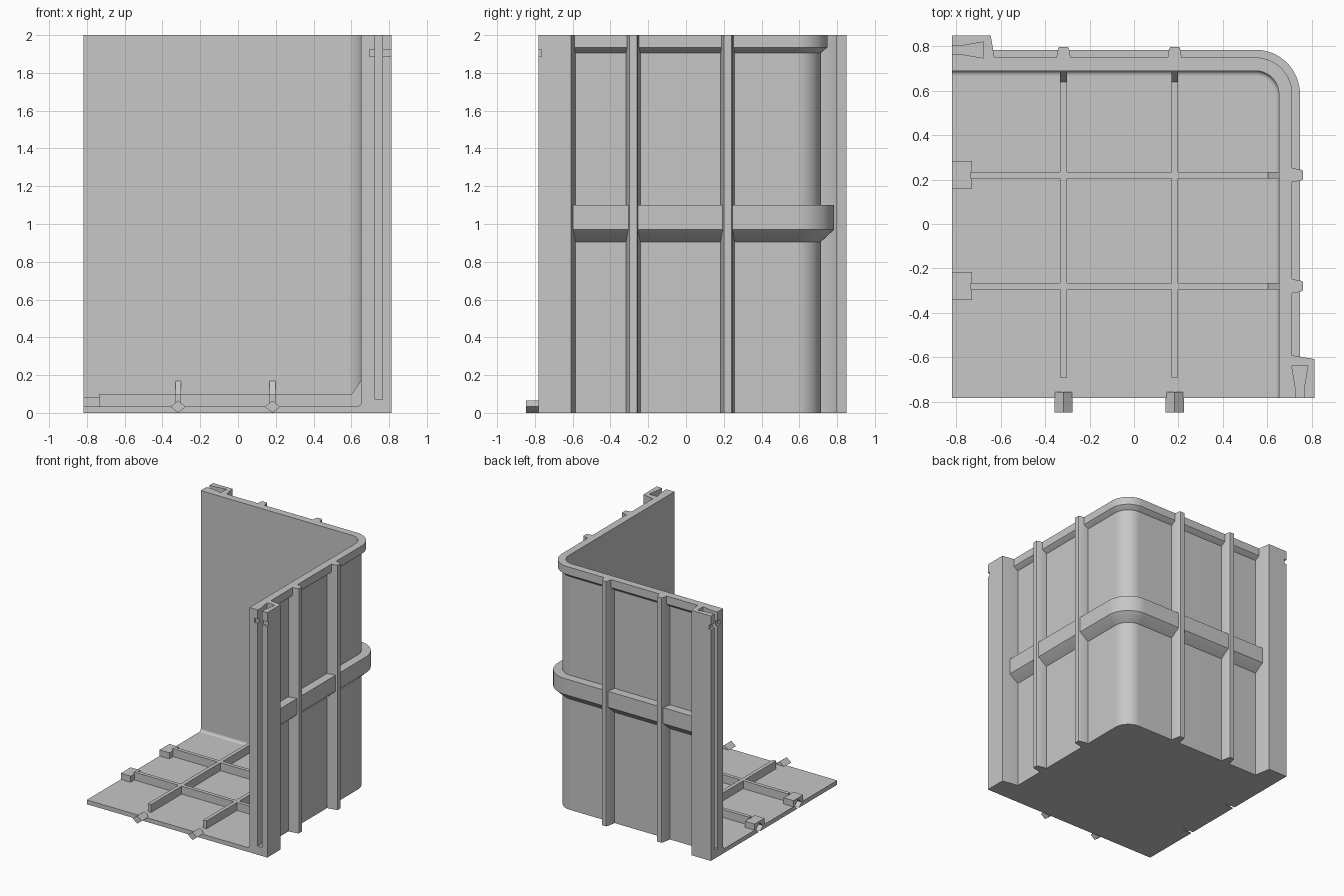
import bpy, bmesh, math

if "Cube" in bpy.data.objects:
    bpy.data.objects.remove(bpy.data.objects["Cube"], do_unlink=True)

grey = bpy.data.materials.new("plain_grey")
grey.use_nodes = True
grey.diffuse_color = (0.57, 0.57, 0.57, 1)
grey.node_tree.nodes["Principled BSDF"].inputs["Base Color"].default_value = (0.57, 0.57, 0.57, 1)

SHIFT = 0.037                      # the two walls mirror across y = x + SHIFT
CY = 0.584                         # centre of the rounded corner
CX = CY - SHIFT
INNER, OUTER, RIM, BAND = 0.105, 0.13, 0.165, 0.2
FRONT, LEFT = -0.782, -0.782 - SHIFT
FLOOR = 0.035


# Axis placements for a prism: (u, v, along) to (x, y, z)
def upright(u, v, w): return (u, v, w)
def upright_back(u, v, w): return (v - SHIFT, u + SHIFT, w)
def along_x(u, v, w): return (w, u, v)
def along_y(u, v, w): return (u, w, v)


def finish(name, bm):
    bmesh.ops.recalc_face_normals(bm, faces=bm.faces)
    mesh = bpy.data.meshes.new(name)
    bm.to_mesh(mesh)
    bm.free()
    obj = bpy.data.objects.new(name, mesh)
    bpy.context.collection.objects.link(obj)
    mesh.materials.append(grey)
    return obj


def loft(name, rings, caps=True, loop=False):
    """Skin closed rings of equal length."""
    bm = bmesh.new()
    rows = [[bm.verts.new(p) for p in ring] for ring in rings]
    n = len(rows[0])
    for a, b in zip(rows, rows[1:]):
        for i in range(n):
            j = (i + 1) % n
            bm.faces.new((a[i], a[j], b[j], b[i]))
    bm.faces.new(rows[0])
    bm.faces.new(rows[-1])
    return finish(name, bm)


def prism(name, outline, start, end, place=upright):
    return loft(name, [[place(u, v, w) for u, v in outline] for w in (start, end)])


def box(name, x0, x1, y0, y1, z0, z1, place=upright):
    return prism(name, [(x0, y0), (x1, y0), (x1, y1), (x0, y1)], z0, z1, place)


def wall_path(radius, end):
    """Plan line of the back wall, rounded corner and side wall."""
    pts = [(end - SHIFT, CY + radius)]
    for i in range(17):
        a = math.pi / 2 * (1 - i / 16)
        pts.append((CX + radius * math.cos(a), CY + radius * math.sin(a)))
    return pts + [(CX + radius, end)]


def sweep(name, profile, end):
    """Run a (radius, height) profile along the walls."""
    lines = [[(x, y, z) for x, y in wall_path(r, end)] for r, z in profile]
    return loft(name, list(zip(*lines)))


def cut(obj, cutters):
    for cutter in cutters:
        cutter.hide_render = True
        mod = obj.modifiers.new("cut", 'BOOLEAN')
        mod.operation, mod.solver, mod.object = 'DIFFERENCE', 'EXACT', cutter
        bpy.context.view_layer.objects.active = obj
        bpy.ops.object.modifier_apply(modifier=mod.name)


def discard(objs):
    for o in objs:
        bpy.data.objects.remove(o, do_unlink=True)


# Walls, top rim, middle band and inside fillet
sweep("walls", [(INNER, 0), (OUTER, 0), (OUTER, 2), (INNER, 2)], FRONT)
sweep("top_rim", [(OUTER - .01, 1.9), (OUTER, 1.905), (RIM, 1.935), (RIM, 2), (OUTER - .01, 2)], -0.6)
sweep("middle_band", [(OUTER - .01, .9), (OUTER, .905), (BAND, .97), (BAND, 1.1), (OUTER - .01, 1.1)], -0.6)
R = 0.02
fillet = [(INNER - R + R * math.sin(a), FLOOR + R - R * math.cos(a))
          for a in (math.pi / 2 * i / 5 for i in range(6))]
sweep("floor_fillet", fillet + [(INNER + .01, FLOOR + R), (INNER + .01, FLOOR - .01),
                                (INNER - R, FLOOR - .01)], FRONT)

# Outside ribs and grooved end posts, repeated on both walls
STATIONS = (0.22, -0.28)
FACE = CX + OUTER
POST = 0.812
MID = 0.746                        # groove centre line
post_outline = [(FACE - .015, FRONT), (POST, FRONT), (POST, -.608), (FACE, -.585), (FACE - .015, -.585)]
groove = [(MID - .02, FRONT - .05), (MID + .02, FRONT - .05), (MID + .02, -.735),
          (MID + .036, -.64), (MID - .036, -.64), (MID - .02, -.735)]
for side, place in (("side", upright), ("back", upright_back)):
    for number, y in enumerate(STATIONS):
        rib = [(FACE - .01, y - .038), (FACE, y - .038), (.75, y - .025), (.76, y - .02),
               (.76, y + .02), (.75, y + .025), (FACE, y + .038), (FACE - .01, y + .038)]
        prism(f"{side}_outer_rib_{number + 1}", rib, 0, 2, place)
    post = prism(f"{side}_end_post", post_outline, 0, 2, place)
    tools = [prism("groove_cutter", groove, .07, 2.1, place),
             box("notch_cutter", .695, .9, FRONT - .05, FRONT + .018, 1.888, 1.925, place)]
    cut(post, tools)
    discard(tools)

# Floor slab and side sockets with diamond openings
floor = prism("floor", wall_path(OUTER - .01, FRONT) + [(LEFT, FRONT)], 0, FLOOR)


def diamond(centre, half, low, high):
    middle = (low + high) / 2
    return [(centre - half, middle), (centre, low), (centre + half, middle), (centre, high)]


sockets = []
for number, y in enumerate(STATIONS):
    tool = prism("socket_cutter", diamond(y, .045, -.008, .072), LEFT - .05, -.74, along_x)
    socket = box(f"socket_{number + 1}", LEFT, -.73, y - .063, y + .063, FLOOR - .01, .085)
    cut(socket, [tool])
    sockets.append(tool)
cut(floor, sockets)
discard(sockets)


# Floor ribs rising to the walls, and front pins
def rib_profile(start, wall):
    return [(start, .02), (wall + .01, .02), (wall + .01, .17), (wall, .17), (wall - .05, .1), (start, .1)]


for number, s in enumerate(STATIONS):
    x = s - SHIFT
    prism(f"floor_rib_across_{number + 1}", rib_profile(-.735, CX + INNER), s - .015, s + .015, along_y)
    prism(f"floor_rib_lengthwise_{number + 1}", rib_profile(-.69, CY + INNER), x - .015, x + .015, along_x)
    prism(f"front_pin_{number + 1}", diamond(x, .041, 0, .065), -.848, -.755, along_y)

# Smooth shading with sharp edges kept
bpy.ops.object.select_all(action='DESELECT')
for obj in bpy.context.collection.objects:
    if obj.type == 'MESH':
        obj.select_set(True)
        bpy.context.view_layer.objects.active = obj
bpy.ops.object.shade_smooth_by_angle(angle=math.radians(25))
